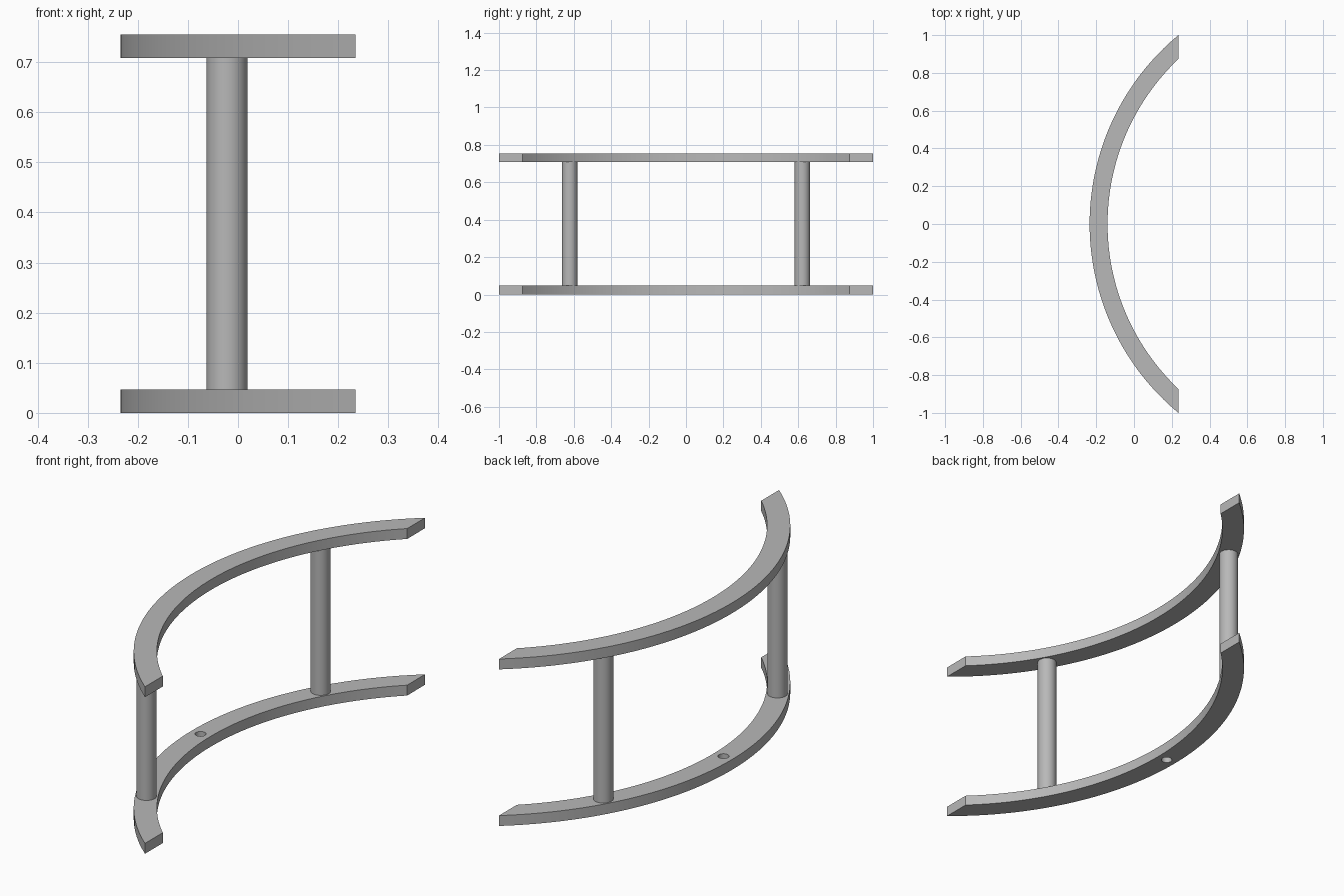
import bpy, bmesh, math

cube = bpy.data.objects.get("Cube")
if cube:
    bpy.data.objects.remove(cube, do_unlink=True)

CENTER_X, END_X = 1.064, 0.235      # arc centre, and the plane that trims both ends
R_OUT, R_IN = 1.299, 1.204
R_MID = (R_OUT + R_IN) / 2
HEIGHT, RAIL = 0.755, 0.047
SEGMENTS = 64

metal = bpy.data.materials.new("grey metal")
metal.use_nodes = True
grey = (0.48, 0.48, 0.48, 1)
metal.diffuse_color = grey
metal.node_tree.nodes["Principled BSDF"].inputs["Base Color"].default_value = grey


def smooth(obj):
    bpy.ops.object.select_all(action='DESELECT')
    obj.select_set(True)
    bpy.context.view_layer.objects.active = obj
    bpy.ops.object.shade_smooth_by_angle(angle=math.radians(30))


def arc(bm, radius, z):
    """Row of vertices along an arc whose ends lie on the trimming plane."""
    half = math.acos((CENTER_X - END_X) / radius)
    angles = [half * (2 * i / SEGMENTS - 1) for i in range(SEGMENTS + 1)]
    return [bm.verts.new((CENTER_X - radius * math.cos(a), radius * math.sin(a), z))
            for a in angles]


def make_rail(name, z):
    bm = bmesh.new()
    rows = [arc(bm, r, h) for r, h in
            ((R_OUT, z), (R_IN, z), (R_IN, z + RAIL), (R_OUT, z + RAIL))]
    for a, b in zip(rows, rows[1:] + rows[:1]):
        for i in range(SEGMENTS):
            bm.faces.new((a[i], b[i], b[i + 1], a[i + 1]))
    for end in (0, -1):
        bm.faces.new([row[end] for row in rows])
    bmesh.ops.recalc_face_normals(bm, faces=bm.faces)
    mesh = bpy.data.meshes.new(name)
    bm.to_mesh(mesh)
    bm.free()
    mesh.materials.append(metal)
    obj = bpy.data.objects.new(name, mesh)
    bpy.context.collection.objects.link(obj)
    return obj


def make_cylinder(name, radius, x, y, z0, z1):
    bpy.ops.mesh.primitive_cylinder_add(vertices=48, radius=radius, depth=z1 - z0,
                                        location=(x, y, (z0 + z1) / 2))
    obj = bpy.context.object
    obj.name = name
    obj.data.materials.append(metal)
    return obj


# Curved rails
lower_rail = make_rail("lower_rail", 0)
upper_rail = make_rail("upper_rail", HEIGHT - RAIL)

# Bolt hole through the middle of the lower rail
cutter = make_cylinder("hole_cutter", 0.023, CENTER_X - R_MID, 0, -RAIL, 2 * RAIL)
cut = lower_rail.modifiers.new("bolt_hole", 'BOOLEAN')
cut.operation = 'DIFFERENCE'
cut.solver = 'EXACT'
cut.object = cutter
bpy.context.view_layer.objects.active = lower_rail
bpy.ops.object.modifier_apply(modifier=cut.name)
bpy.data.objects.remove(cutter, do_unlink=True)

for rail in (lower_rail, upper_rail):
    smooth(rail)

# Two round posts between the rails
post_y = 0.622
post_x = CENTER_X - math.sqrt(R_MID ** 2 - post_y ** 2)
for name, side in (("front_post", -1), ("back_post", 1)):
    smooth(make_cylinder(name, 0.041, post_x, side * post_y, RAIL, HEIGHT - RAIL))
